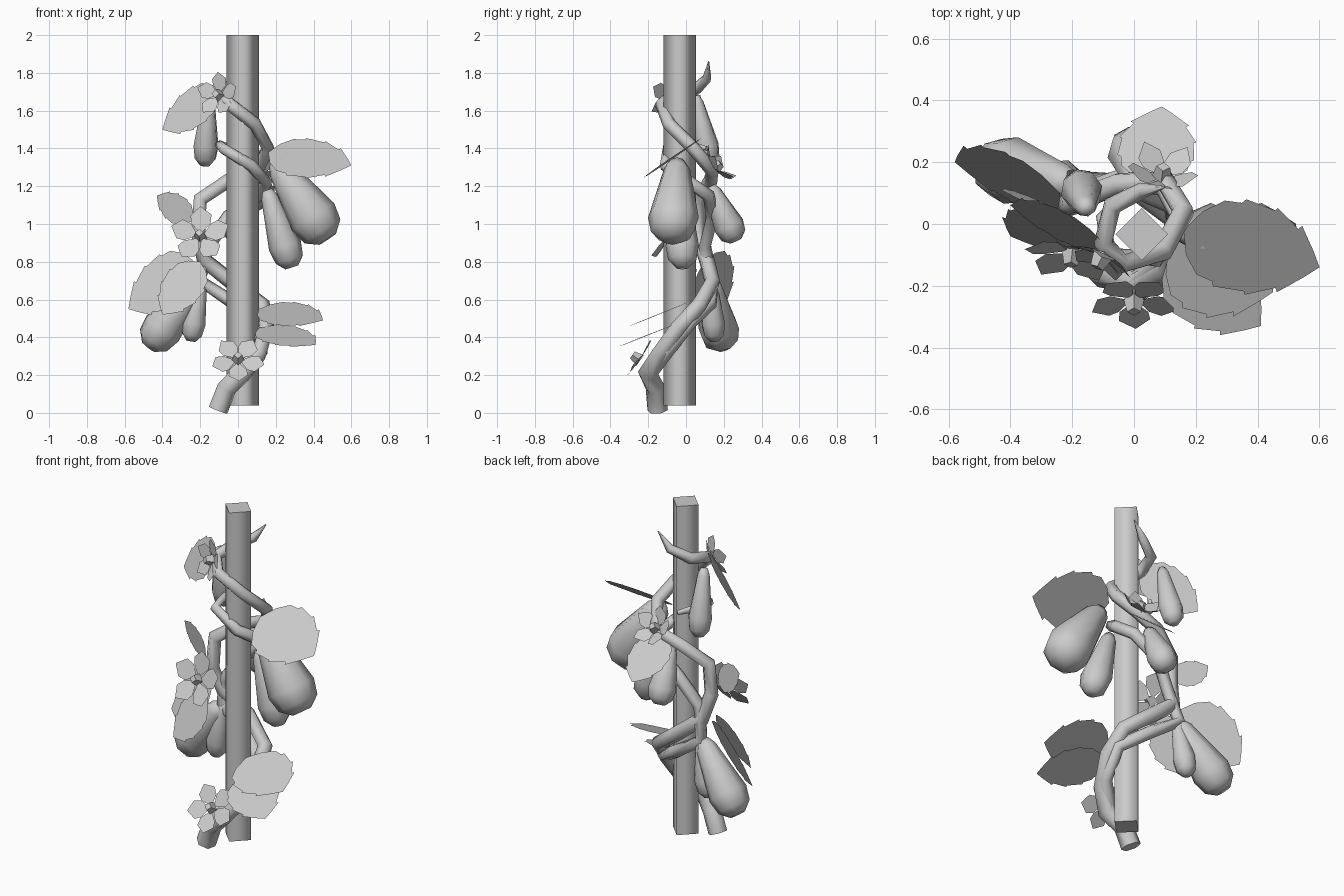
import bpy, bmesh, math
from mathutils import Vector, Matrix

if "Cube" in bpy.data.objects:
    bpy.data.objects.remove(bpy.data.objects["Cube"])


def finish(name, bm, smooth=False):
    me = bpy.data.meshes.new(name)
    bmesh.ops.recalc_face_normals(bm, faces=bm.faces)
    for f in bm.faces:
        f.smooth = smooth
    bm.to_mesh(me)
    bm.free()
    ob = bpy.data.objects.new(name, me)
    bpy.context.collection.objects.link(ob)
    return ob


# six-sided tapering tube along points (x, y, z, radius)
def vine(name, pts):
    cu = bpy.data.curves.new(name, 'CURVE')
    cu.dimensions = '3D'
    cu.bevel_depth = 1.0
    cu.bevel_resolution = 1
    cu.use_fill_caps = True
    sp = cu.splines.new('POLY')
    sp.points.add(len(pts) - 1)
    for p, (x, y, z, r) in zip(sp.points, pts):
        p.co = (x, y, z, 1)
        p.radius = r
    ob = bpy.data.objects.new(name, cu)
    bpy.context.collection.objects.link(ob)


# pear-shaped gourd revolved about the line from a to b
def fruit(name, a, b, r, sides=8):
    a, b = Vector(a), Vector(b)
    q = (b - a).to_track_quat('Z', 'Y')
    n = (b - a).length
    prof = [(0, .3), (.1, .52), (.4, .75), (.72, 1), (.9, .85), (1, .4)]
    bm = bmesh.new()
    rings = []
    for t, k in prof:
        rings.append([bm.verts.new(a + q @ Vector((
            r * k * math.cos(i * math.tau / sides), r * k * math.sin(i * math.tau / sides), t * n)))
            for i in range(sides)])
    for lo, hi in zip(rings, rings[1:]):
        for i in range(sides):
            j = (i + 1) % sides
            bm.faces.new((lo[i], lo[j], hi[j], hi[i]))
    bm.faces.new(rings[0])
    bm.faces.new(rings[-1])
    finish(name, bm, True)


# flat serrated leaf, mirrored about its midrib
def leaf(name, base, tip, side, width):
    base, tip, side = Vector(base), Vector(tip), Vector(side)
    ax = tip - base
    side = (side - ax * side.dot(ax) / ax.length_squared).normalized() * width / 2
    edge = [(.08, .5), (.2, .85), (.32, .9), (.34, 1), (.56, .93), (.57, 1.0),
            (.76, .68), (.78, .76), (.92, .3)]
    bm = bmesh.new()
    v0, v1 = bm.verts.new(base), bm.verts.new(tip)
    for s in (1, -1):
        bm.faces.new([v0] + [bm.verts.new(base + ax * t + side * w * s) for t, w in edge] + [v1])
    finish(name, bm)


# five-petal flower with a faceted bud, facing direction n
def flower(name, c, n, r, turn=0.0, cup=.25):
    c = Vector(c)
    q = Vector(n).to_track_quat('Z', 'Y')
    bm = bmesh.new()
    shape = [(.08, 0), (.45, .32), (.7, .36), (1, .04), (.75, -.34), (.45, -.32)]
    for k in range(5):
        rot = Matrix.Rotation(turn + k * math.tau / 5, 3, 'Z')
        bm.faces.new([bm.verts.new(c + q @ (rot @ Vector((u * r, w * r, cup * r * u * u))))
                      for u, w in shape])
    bmesh.ops.create_cone(bm, cap_ends=True, segments=4, radius1=.034, radius2=.022, depth=.05,
                          matrix=Matrix.Translation(c) @ q.to_matrix().to_4x4()
                          @ Matrix.Translation((0, 0, .022)))
    finish(name, bm)


# square stake turned 45 degrees, shaded round its sides
bm = bmesh.new()
bmesh.ops.create_cone(bm, cap_ends=True, segments=4, radius1=.085, radius2=.085, depth=1.96,
                      matrix=Matrix.Translation((.025, -.033, 1.02)))
stake = finish("stake", bm, True)
for p in stake.data.polygons:
    if abs(p.normal.z) > .5:
        p.use_smooth = False

# main stem winding up the stake to a pointed tip
vine("main_vine", [
    (-.105, -.15, .015, .055), (-.06, -.16, .13, .055), (.02, -.2, .21, .055), (.11, -.14, .31, .045),
    (.15, -.04, .45, .045), (.13, .07, .57, .042), (-.03, .14, .69, .042), (-.18, .11, .81, .042),
    (-.21, .06, .95, .04), (-.2, .07, 1.13, .04), (-.05, .13, 1.23, .038), (.1, .14, 1.28, .036),
    (.16, .04, 1.4, .036), (.09, -.09, 1.53, .036), (-.04, -.13, 1.63, .035), (-.1, -.06, 1.69, .033),
    (-.07, .06, 1.72, .032), (.03, .11, 1.77, .026), (.1, .12, 1.86, .003)])

# second stem running beside it
vine("second_vine", [
    (.0, -.2, .2, .04), (.12, -.1, .33, .04), (.13, .02, .48, .038), (-.02, .13, .58, .036),
    (-.2, .14, .7, .036), (-.16, .1, .88, .036), (-.05, .14, 1.04, .036), (.1, .12, 1.15, .035),
    (.15, .02, 1.22, .033), (.07, -.11, 1.31, .032), (-.08, -.1, 1.4, .028), (-.1, .02, 1.42, .024),
    (-.02, .11, 1.4, .012)])

# hanging fruits: stem end, blossom end, radius
for i, f in enumerate([
        ((.2, -.045, 1.33), (.475, -.075, .92), .135),
        ((.155, -.02, 1.18), (.285, -.02, .77), .088),
        ((.01, .13, 1.2), (-.01, .265, .91), .082),
        ((-.155, .05, 1.68), (-.175, .13, 1.31), .068),
        ((-.2, .13, .7), (-.475, .19, .35), .11),
        ((-.19, .13, .72), (-.25, .15, .38), .065)]):
    fruit(f"fruit_{i + 1}", *f)

# leaves: base, tip, width direction, width
for i, l in enumerate([
        ((.16, -.02, 1.38), (.6, -.14, 1.31), (0, .8, .55), .36),
        ((-.1, -.06, 1.71), (-.4, .06, 1.5), (.64, -.64, -.42), .24),
        ((.11, -.08, .55), (.45, -.22, .49), (.4, .8, .32), .34),
        ((.11, -.11, .45), (.41, -.33, .36), (.5, .7, .27), .28),
        ((-.24, .1, .81), (-.58, .2, .55), (.64, -.64, -.42), .33),
        ((-.2, .0, .8), (-.4, -.04, .52), (.6, -.45, -.35), .26),
        ((.06, .13, 1.26), (.09, .38, 1.06), (1, 0, 0), .25),
        ((-.24, .04, 1.02), (-.43, .11, 1.15), (.4, -.3, .8), .16)]):
    leaf(f"leaf_{i + 1}", *l)

# flowers: centre, facing, petal length, turn, cupping
down = -math.pi / 2
for i, f in enumerate([
        ((0, -.245, .28), (0, -.8, .55), .145, down, .1),
        ((-.1, -.1, 1.68), (-.4, -.8, .2), .12, .3, .3),
        ((-.2, -.09, .935), (-.1, -.85, .4), .16, .3, .2),
        ((.09, .15, 1.29), (.1, .7, .6), .12, .3, .5)]):
    flower(f"flower_{i + 1}", *f)
